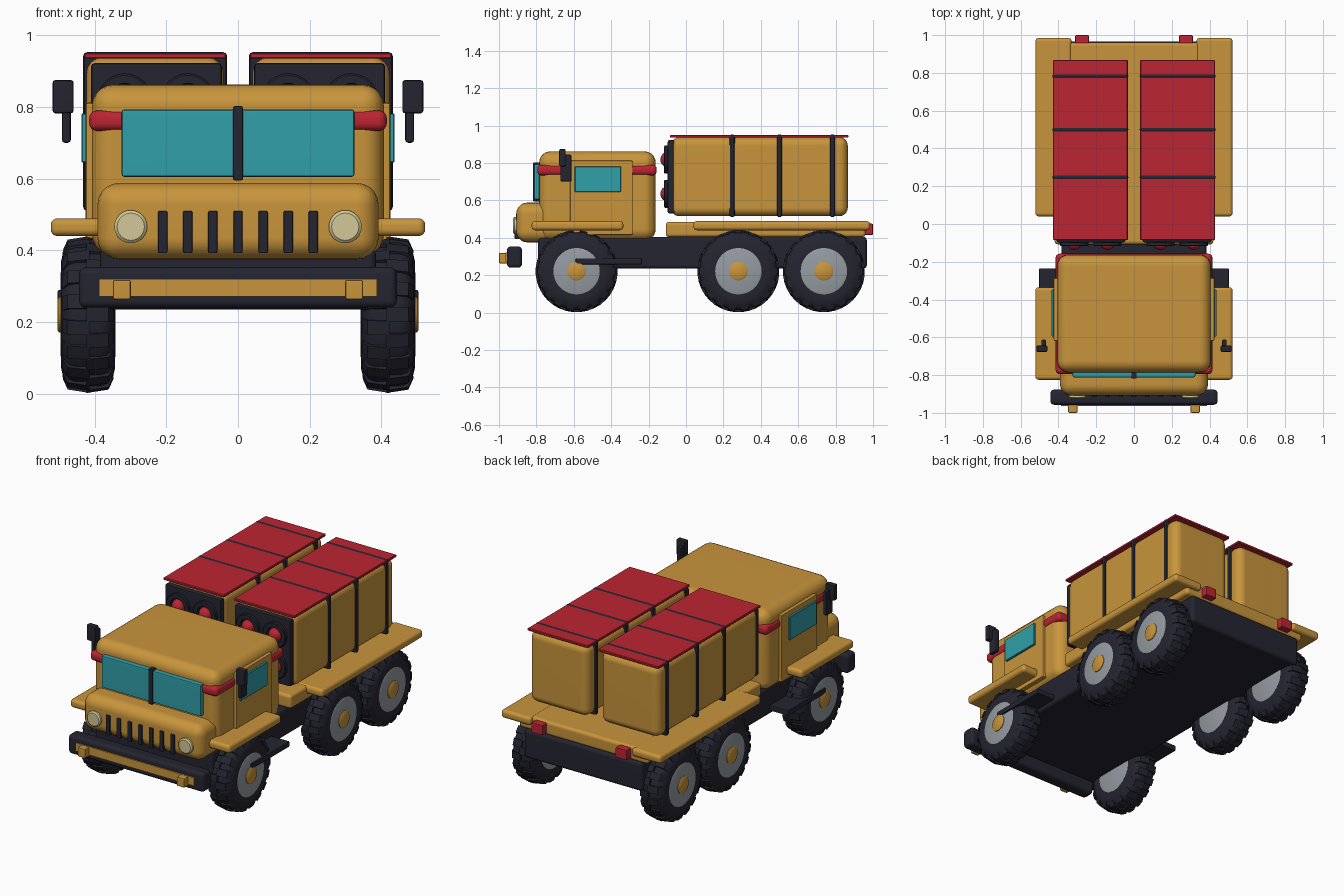
import bpy, bmesh, math
from mathutils import Matrix, Vector

if "Cube" in bpy.data.objects:
    bpy.data.objects.remove(bpy.data.objects["Cube"])


def material(name, rgb):
    m = bpy.data.materials.new(name)
    m.diffuse_color = (*rgb, 1)
    m.use_nodes = True
    m.node_tree.nodes["Principled BSDF"].inputs["Base Color"].default_value = m.diffuse_color
    return m


GOLD = material("ochre_paint", (0.58, 0.30, 0.045))
DARK = material("dark_rubber", (0.018, 0.018, 0.030))
RED = material("red_paint", (0.50, 0.018, 0.032))
TEAL = material("teal_glass", (0.030, 0.35, 0.40))
GREY = material("grey_metal", (0.30, 0.33, 0.36))
CREAM = material("cream_lamp", (0.64, 0.58, 0.31))


def finish(bm, name, mat, smooth=True):
    bmesh.ops.recalc_face_normals(bm, faces=bm.faces)
    me = bpy.data.meshes.new(name)
    bm.to_mesh(me)
    bm.free()
    me.materials.append(mat)
    ob = bpy.data.objects.new(name, me)
    bpy.context.collection.objects.link(ob)
    if smooth:
        bpy.ops.object.select_all(action='DESELECT')
        ob.select_set(True)
        bpy.context.view_layer.objects.active = ob
        bpy.ops.object.shade_smooth_by_angle(angle=math.radians(35))
    return ob


def box(name, mat, x, y, z, bevel=0.0, seg=4):
    """Box from (min, max) ranges with rounded edges."""
    bm = bmesh.new()
    bmesh.ops.create_cube(bm, size=1)
    for v in bm.verts:
        v.co = Vector([(r[0] + r[1]) / 2 + c * (r[1] - r[0]) for r, c in zip((x, y, z), v.co)])
    if bevel:
        bmesh.ops.bevel(bm, geom=bm.edges[:], offset=bevel, segments=seg, profile=0.5, affect='EDGES')
    ob = finish(bm, name, mat, bool(bevel))
    if bevel:
        ob.modifiers.new("flat_sides", 'WEIGHTED_NORMAL').keep_sharp = True
    return ob


def pair(name, mat, x, y, z, bevel=0.0, seg=4):
    """Same box on both sides of the truck."""
    box(name + "_left", mat, x, y, z, bevel, seg)
    box(name + "_right", mat, (-x[1], -x[0]), y, z, bevel, seg)


def lathe(name, mat, profile, centre, axis, n=32):
    """Spin (distance along axis, radius) points around the axis."""
    bm = bmesh.new()
    rings = []
    for d, r in profile:
        ring = []
        for i in range(n):
            a = 2 * math.pi * i / n
            u, v = r * math.cos(a), r * math.sin(a)
            p = (d, u, v) if axis == 'X' else (u, d, v)
            ring.append(bm.verts.new(Vector(centre) + Vector(p)))
        rings.append(ring)
    for a, b in zip(rings, rings[1:]):
        for i in range(n):
            bm.faces.new((a[i], a[(i + 1) % n], b[(i + 1) % n], b[i]))
    bm.faces.new(rings[0])
    bm.faces.new(rings[-1])
    return finish(bm, name, mat)


# chassis, bumper and tow hooks
box("chassis", DARK, (-0.385, 0.385), (-0.79, 0.967), (0.235, 0.405), 0.02)
box("front_bumper", DARK, (-0.443, 0.443), (-0.957, -0.877), (0.24, 0.353), 0.02)
box("bumper_strip", GOLD, (-0.387, 0.387), (-0.964, -0.95), (0.272, 0.32))
pair("tow_hook", GOLD, (0.299, 0.349), (-1.0, -0.95), (0.263, 0.318), 0.006, 2)
pair("side_step", DARK, (0.37, 0.503), (-0.59, -0.235), (0.257, 0.29), 0.006, 2)

# cab with roof band, doors and windows
box("cab", GOLD, (-0.407, 0.407), (-0.785, -0.162), (0.385, 0.862), 0.06, 5)
box("cab_band", RED, (-0.415, 0.415), (-0.795, -0.157), (0.733, 0.79), 0.022)
pair("door", GOLD, (0.39, 0.425), (-0.62, -0.285), (0.415, 0.812), 0.008, 2)
pair("door_window", TEAL, (0.42, 0.437), (-0.595, -0.347), (0.645, 0.782), 0.003, 1)
box("windshield", TEAL, (-0.325, 0.325), (-0.812, -0.77), (0.605, 0.793), 0.008, 2)
box("windshield_divider", DARK, (-0.014, 0.014), (-0.819, -0.77), (0.595, 0.802), 0.005, 2)

# hood, grille and headlights
box("hood", GOLD, (-0.392, 0.392), (-0.908, -0.70), (0.375, 0.588), 0.06, 5)
for i in range(7):
    x = (i - 3) * 0.07
    box(f"grille_bar_{i + 1}", DARK, (x - 0.013, x + 0.013), (-0.916, -0.87), (0.392, 0.51), 0.004, 2)
for side, s in (("left", 1), ("right", -1)):
    lathe("headlight_" + side, CREAM, [(-0.925, 0.038), (-0.918, 0.046), (-0.87, 0.046)],
          (s * 0.299, 0, 0.466), 'Y', 24)

# mirrors
pair("mirror", DARK, (0.458, 0.517), (-0.678, -0.643), (0.782, 0.875), 0.008, 2)
pair("mirror_arm", DARK, (0.466, 0.491), (-0.672, -0.612), (0.70, 0.845), 0.008, 2)

# fenders, bed and tail lights
pair("front_fender", GOLD, (0.36, 0.522), (-0.825, -0.335), (0.44, 0.489), 0.018)
pair("rear_fender", GOLD, (0.33, 0.522), (0.04, 0.985), (0.44, 0.489), 0.018)
box("cargo_bed", GOLD, (-0.42, 0.42), (-0.108, 0.96), (0.403, 0.485), 0.018)
pair("tail_light", RED, (0.238, 0.312), (0.95, 1.0), (0.415, 0.475), 0.006, 2)

# launch containers: body, lid, straps, front plate and four tubes each
pair("container", GOLD, (0.04, 0.423), (-0.08, 0.865), (0.515, 0.938), 0.045)
pair("container_lid", RED, (0.033, 0.428), (-0.085, 0.868), (0.935, 0.95), 0.003, 1)
for i, y in enumerate((0.247, 0.5, 0.783)):
    pair(f"strap_{i + 1}", DARK, (0.03, 0.432), (y - 0.014, y + 0.014), (0.51, 0.953), 0.012, 2)
pair("container_front", DARK, (0.045, 0.41), (-0.098, -0.06), (0.53, 0.922), 0.01, 2)
for s in (-1, 1):
    for x in (0.14, 0.316):
        for z in (0.635, 0.818):
            tag = f"{'left' if s > 0 else 'right'}_{'inner' if x < 0.2 else 'outer'}_{'low' if z < 0.7 else 'high'}"
            lathe("tube_ring_" + tag, DARK,
                  [(-0.09, 0.075), (-0.113, 0.075), (-0.117, 0.070), (-0.117, 0.048), (-0.10, 0.046)],
                  (s * x, 0, z), 'Y', 24)
            lathe("tube_tip_" + tag, RED,
                  [(-0.09, 0.04), (-0.113, 0.038), (-0.126, 0.029), (-0.134, 0.016), (-0.137, 0.004)],
                  (s * x, 0, z), 'Y', 16)


# wheels: tyre, staggered tread lugs, rim and hub cap
def wheel(name, s, y):
    c = (s * 0.418, y, 0.221)
    half = [(0.073, 0.11), (0.075, 0.15), (0.068, 0.18), (0.054, 0.20), (0.035, 0.207)]
    lathe(name + "_tyre", DARK, [(-d, r) for d, r in half] + half[::-1], c, 'X', 40)
    bm = bmesh.new()
    count = 18
    for row in (-1, 1):
        for i in range(count):
            a = 2 * math.pi * (i + (0.5 if row > 0 else 0)) / count
            lug = bmesh.ops.create_cube(bm, size=1)['verts']
            for v in lug:
                outer = v.co.x * row > 0
                top = v.co.z > 0
                px = row * (((0.057 if top else 0.071) if outer else -0.004))
                pz = (0.209 if outer else 0.2185) if top else (0.178 if outer else 0.195)
                v.co = Vector((px, v.co.y * 0.04, pz))
            bmesh.ops.rotate(bm, verts=lug, cent=(0, 0, 0), matrix=Matrix.Rotation(a, 3, 'X'))
    bmesh.ops.translate(bm, verts=bm.verts[:], vec=c)
    finish(bm, name + "_tread", DARK, False)
    lathe(name + "_rim", GREY, [(-0.077, 0.115), (-0.074, 0.124), (0.074, 0.124), (0.077, 0.115)], c, 'X', 40)
    lathe(name + "_hub_cap", GOLD, [(s * 0.06, 0.05), (s * 0.081, 0.05), (s * 0.085, 0.044)], c, 'X', 20)


for label, y in (("front", -0.585), ("middle", 0.28), ("rear", 0.737)):
    wheel(label + "_wheel_left", 1, y)
    wheel(label + "_wheel_right", -1, y)
